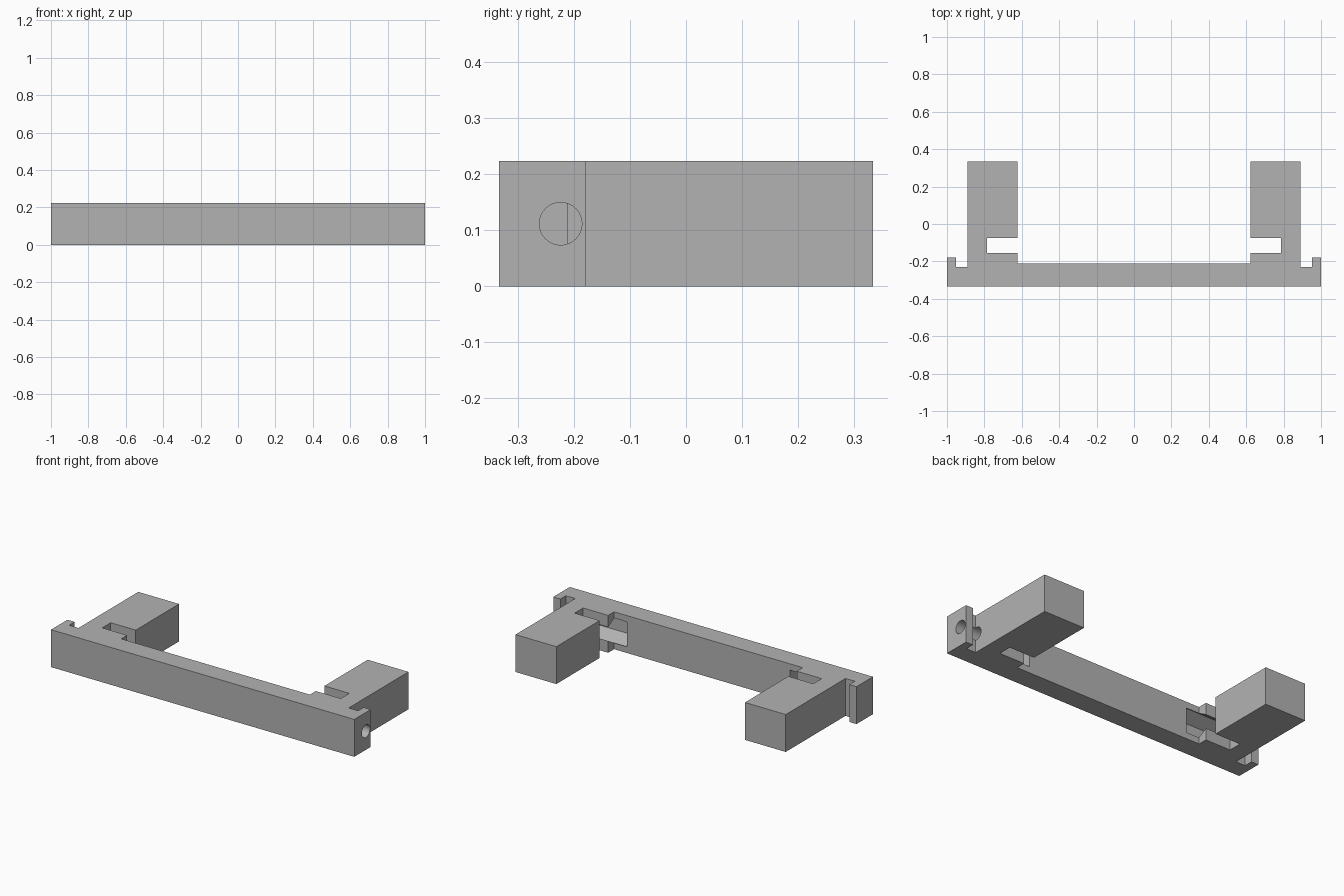
import bpy, bmesh, math
from mathutils import Matrix, Vector

if "Cube" in bpy.data.objects:
    bpy.data.objects.remove(bpy.data.objects["Cube"], do_unlink=True)

HEIGHT = 0.223
MID = HEIGHT / 2
HOLE_R = 0.038
NUT_R = 0.081

grey = bpy.data.materials.new("plain grey")
grey.use_nodes = True
grey.diffuse_color = (0.45, 0.45, 0.45, 1)
grey.node_tree.nodes["Principled BSDF"].inputs["Base Color"].default_value = (0.45, 0.45, 0.45, 1)


def make_object(name, bm):
    bmesh.ops.recalc_face_normals(bm, faces=bm.faces)
    mesh = bpy.data.meshes.new(name)
    bm.to_mesh(mesh)
    bm.free()
    mesh.materials.append(grey)
    obj = bpy.data.objects.new(name, mesh)
    bpy.context.collection.objects.link(obj)
    return obj


def prism(name, start, end, radius, sides, turn=0.0):
    """Regular prism between two points, turned about its own axis."""
    start, end = Vector(start), Vector(end)
    axis = end - start
    bm = bmesh.new()
    bmesh.ops.create_cone(bm, cap_ends=True, segments=sides, radius1=radius,
                          radius2=radius, depth=axis.length)
    place = Matrix.Translation((start + end) / 2) @ axis.to_track_quat('Z', 'Y').to_matrix().to_4x4()
    bm.transform(place @ Matrix.Rotation(turn, 4, 'Z'))
    return make_object(name, bm)


# Bracket body: half of the plan outline, mirrored and extruded upward
half = [(1, -0.333), (1, -0.178), (0.953, -0.178), (0.953, -0.23),
        (0.891, -0.23), (0.891, 0.333), (0.622, 0.333), (0.622, -0.075),
        (0.787, -0.075), (0.787, -0.155), (0.622, -0.155), (0.622, -0.211)]
outline = half + [(-x, y) for x, y in reversed(half)]
bm = bmesh.new()
base = bm.faces.new([bm.verts.new((x, y, 0)) for x, y in outline])
raised = bmesh.ops.extrude_face_region(bm, geom=[base])
bmesh.ops.translate(bm, vec=(0, 0, HEIGHT),
                    verts=[v for v in raised["geom"] if isinstance(v, bmesh.types.BMVert)])
bracket = make_object("mounting_bracket", bm)

# Screw holes and nut pockets on both sides
AXIS_Y = -0.2235
cutters = []
for s in (1, -1):
    cutters += [
        prism("arm_hole", (s * 0.698, 0, -0.1), (s * 0.698, 0, 0.4), HOLE_R, 32),
        prism("bar_hole", (s * 0.465, -0.5, MID), (s * 0.465, -0.15, MID), HOLE_R, 32),
        prism("bar_nut_pocket", (s * 0.465, -0.265, MID), (s * 0.465, -0.15, MID), NUT_R, 6),
        prism("end_hole", (s * 0.7, AXIS_Y, MID), (s * 1.1, AXIS_Y, MID), HOLE_R, 32),
        prism("end_nut_channel", (s * 0.537, AXIS_Y, MID), (s * 0.787, AXIS_Y, MID), NUT_R, 6),
    ]

# Pockets sit with a corner toward the bar ends, channels with a corner upward
for cutter in cutters:
    if "nut" in cutter.name:
        sideways = Vector((1, 0, 0)) if "pocket" in cutter.name else Vector((0, 0, 1))
        centre = sum((v.co for v in cutter.data.vertices), Vector()) / len(cutter.data.vertices)
        reach = max((v.co - centre).dot(sideways) for v in cutter.data.vertices)
        if reach < NUT_R * 0.95:
            axis = 'Y' if "pocket" in cutter.name else 'X'
            cutter.data.transform(Matrix.Translation(centre)
                                  @ Matrix.Rotation(math.pi / 6, 4, axis)
                                  @ Matrix.Translation(-centre))

bpy.context.view_layer.objects.active = bracket
for cutter in cutters:
    cutter.hide_render = True
    cut = bracket.modifiers.new(cutter.name, 'BOOLEAN')
    cut.operation = 'DIFFERENCE'
    cut.solver = 'EXACT'
    cut.object = cutter
    bpy.ops.object.modifier_apply(modifier=cut.name)
for cutter in cutters:
    bpy.data.objects.remove(cutter, do_unlink=True)

# Round holes smooth, all corners crisp
bpy.ops.object.select_all(action='DESELECT')
bracket.select_set(True)
bpy.ops.object.shade_smooth_by_angle(angle=math.radians(25))
